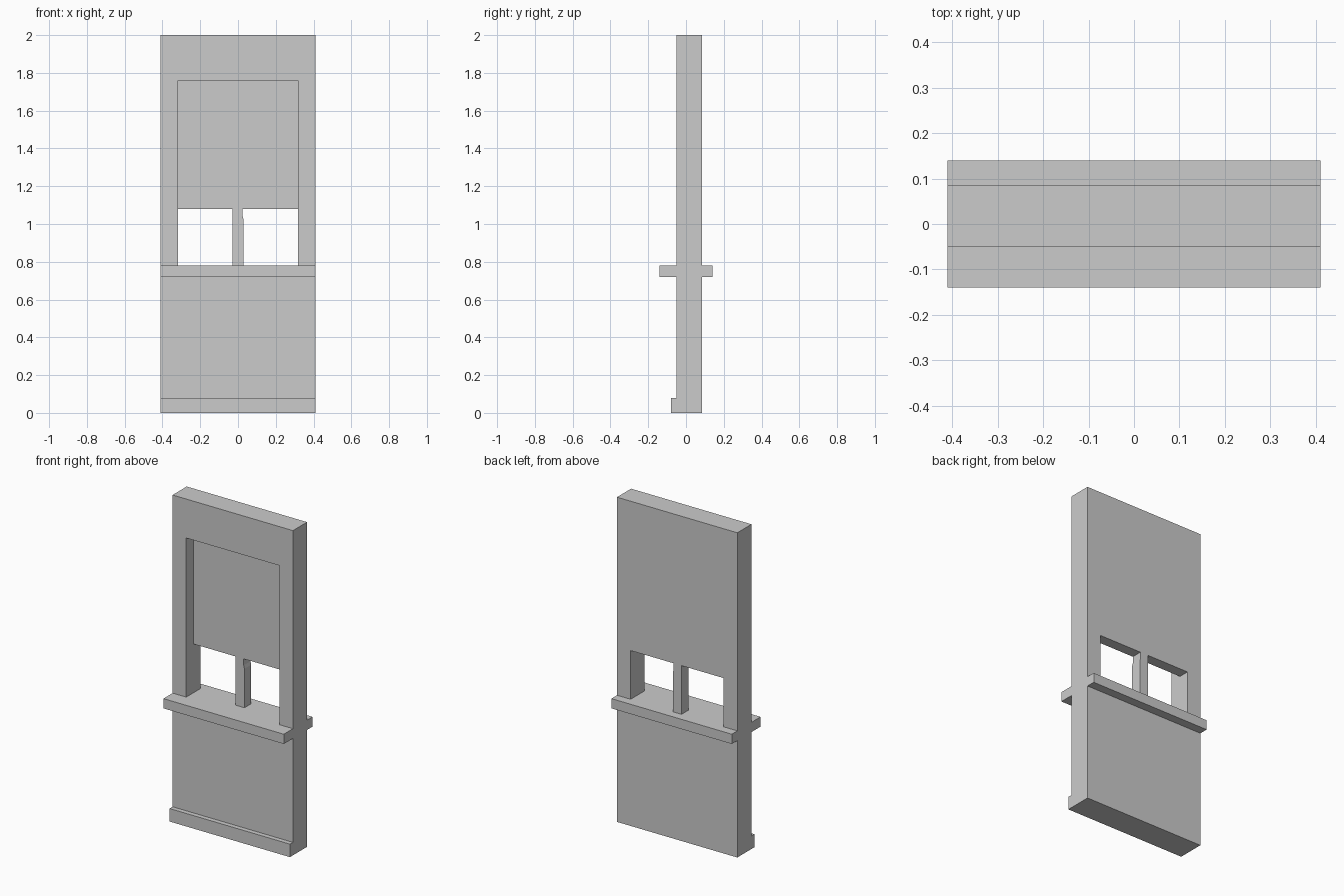
import bpy
import bmesh
from mathutils import Vector

if "Cube" in bpy.data.objects:
    bpy.data.objects.remove(bpy.data.objects["Cube"])


def prism(name, points, direction):
    """Closed prism from a planar outline swept along a direction."""
    bm = bmesh.new()
    face = bm.faces.new([bm.verts.new(p) for p in points])
    swept = bmesh.ops.extrude_face_region(bm, geom=[face])
    verts = [v for v in swept["geom"] if isinstance(v, bmesh.types.BMVert)]
    bmesh.ops.translate(bm, verts=verts, vec=Vector(direction))
    bmesh.ops.recalc_face_normals(bm, faces=bm.faces[:])
    mesh = bpy.data.meshes.new(name)
    bm.to_mesh(mesh)
    bm.free()
    obj = bpy.data.objects.new(name, mesh)
    bpy.context.collection.objects.link(obj)
    return obj


def cut(target, name, outline, y0, y1):
    """Cut an x-z outline out of the target between two depths."""
    cutter = prism(name, [(x, y0, z) for x, z in outline], (0, y1 - y0, 0))
    cutter.hide_render = True
    mod = target.modifiers.new(name, 'BOOLEAN')
    mod.operation = 'DIFFERENCE'
    mod.solver = 'EXACT'
    mod.object = cutter
    bpy.context.view_layer.objects.active = target
    bpy.ops.object.modifier_apply(modifier=name)
    bpy.data.objects.remove(cutter)


W, FRONT, BACK = 0.41, -0.051, 0.086
SILL_Y, SILL_LOW, SILL_TOP = 0.14, 0.72, 0.78
OPEN_X, OPEN_TOP, RECESS_TOP = 0.317, 1.08, 1.76

# Wall section: skirting at the foot, counter ledge on both sides
section = [(-0.08, 0), (BACK, 0), (BACK, SILL_LOW), (SILL_Y, SILL_LOW),
           (SILL_Y, SILL_TOP), (BACK, SILL_TOP), (BACK, 2), (FRONT, 2),
           (FRONT, SILL_TOP), (-SILL_Y, SILL_TOP), (-SILL_Y, SILL_LOW),
           (FRONT, SILL_LOW), (FRONT, 0.08), (-0.08, 0.08)]
wall = prism("wall_with_counter", [(-W, y, z) for y, z in section], (2 * W, 0, 0))

# Recess in front of the upper panel and the centre post
cut(wall, "recess_cutter",
    [(-OPEN_X, SILL_TOP), (OPEN_X, SILL_TOP),
     (OPEN_X, RECESS_TOP), (-OPEN_X, RECESS_TOP)], -0.3, 0.02)

# Two serving openings, the right one slightly wider at its top
cut(wall, "left_opening_cutter",
    [(-OPEN_X, SILL_TOP), (-0.03, SILL_TOP),
     (-0.03, OPEN_TOP), (-OPEN_X, OPEN_TOP)], -0.3, 0.3)
cut(wall, "right_opening_cutter",
    [(0.03, SILL_TOP), (OPEN_X, SILL_TOP), (OPEN_X, OPEN_TOP),
     (0.025, OPEN_TOP), (0.025, 1.04), (0.03, 1.02)], -0.3, 0.3)
